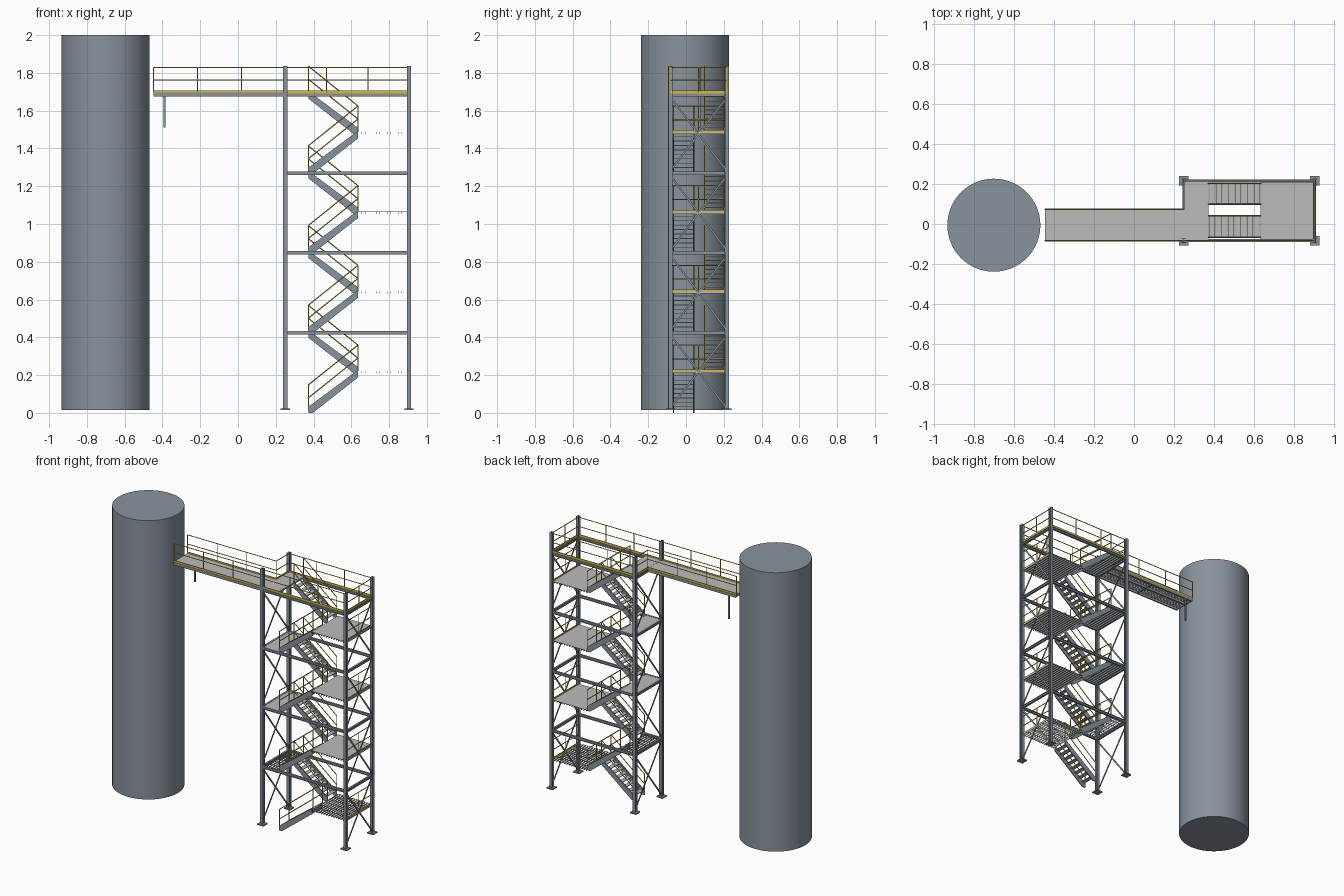
import bpy, bmesh, math
from mathutils import Vector, Matrix

cube = bpy.data.objects.get("Cube")
if cube:
    bpy.data.objects.remove(cube)


def material(name, r, g, b):
    m = bpy.data.materials.new(name)
    m.diffuse_color = (r, g, b, 1)
    m.use_nodes = True
    m.node_tree.nodes["Principled BSDF"].inputs["Base Color"].default_value = (r, g, b, 1)
    return m


STEEL = material("blue grey steel", 0.25, 0.29, 0.335)
GRATE = material("light grey grating", 0.5, 0.5, 0.5)
YELLOW = material("safety yellow", 0.68, 0.48, 0.04)


class Part:
    """Collects simple solids into one mesh object."""

    def __init__(self, name, mat):
        self.name, self.mat, self.bm = name, mat, bmesh.new()

    def box(self, lo, hi):
        lo, hi = Vector(lo), Vector(hi)
        size = Matrix.Diagonal((*(hi - lo), 1))
        bmesh.ops.create_cube(self.bm, size=1, matrix=Matrix.Translation((lo + hi) / 2) @ size)

    def bar(self, a, b, w, h, v=0.0):
        """Rectangular bar; v shifts it along its own height axis."""
        a, b = Vector(a), Vector(b)
        d = (b - a).normalized()
        up = Vector((0, 1, 0)) if abs(d.z) > 0.99 else Vector((0, 0, 1))
        side = up.cross(d).normalized()
        up = d.cross(side)
        rot = Matrix((d, side, up)).transposed().to_4x4()
        m = Matrix.Translation((a + b) / 2 + up * v) @ rot
        bmesh.ops.create_cube(self.bm, size=1, matrix=m @ Matrix.Diagonal(((b - a).length, w, h, 1)))

    def ibeam(self, a, b, w, h):
        t = 0.003
        self.bar(a, b, t, h - 2 * t)
        for s in (-1, 1):
            self.bar(a, b, w, t, s * (h - t) / 2)

    def tube(self, a, b, r=0.003, sides=6):
        a, b = Vector(a), Vector(b)
        rot = (b - a).to_track_quat('Z', 'Y').to_matrix().to_4x4()
        bmesh.ops.create_cone(self.bm, cap_ends=True, segments=sides, radius1=r, radius2=r,
                              depth=(b - a).length, matrix=Matrix.Translation((a + b) / 2) @ rot)

    def prism(self, outline, y, t):
        """Extrude an x-z outline along y."""
        f = self.bm.faces.new([self.bm.verts.new((x, y - t / 2, z)) for x, z in outline])
        new = bmesh.ops.extrude_face_region(self.bm, geom=[f])["geom"]
        bmesh.ops.translate(self.bm, vec=(0, t, 0),
                            verts=[g for g in new if isinstance(g, bmesh.types.BMVert)])

    def finish(self):
        bmesh.ops.recalc_face_normals(self.bm, faces=self.bm.faces)
        mesh = bpy.data.meshes.new(self.name)
        self.bm.to_mesh(mesh)
        self.bm.free()
        mesh.materials.append(self.mat)
        ob = bpy.data.objects.new(self.name, mesh)
        bpy.context.collection.objects.link(ob)
        return ob


XL, XR, YF, YB = 0.25, 0.906, -0.083, 0.216     # tower column centres
SX0, SX1 = 0.372, 0.635                         # stair ends
WX, WY = -0.447, 0.073                          # walkway outer end and back edge
RAIL = 0.138


def level(k):
    return 0.01 + 0.211 * k


TOP = level(8)

# Storage tank
tank = Part("tank", STEEL)
tank.tube((-0.702, -0.006, 0.016), (-0.702, -0.006, 2), 0.233, 64)
ob = tank.finish()
bpy.context.view_layer.objects.active = ob
ob.select_set(True)
bpy.ops.object.shade_smooth_by_angle(angle=math.radians(30))
ob.select_set(False)

# Columns and base plates
cols, plates = Part("columns", STEEL), Part("base_plates", STEEL)
for x in (XL, XR):
    for y in (YF, YB):
        cols.ibeam((x, y, 0.018), (x, y, 1.836), 0.022, 0.022)
        plates.box((x - 0.024, y - 0.024, 0.014), (x + 0.024, y + 0.024, 0.022))
cols.finish()
plates.finish()

# Perimeter beams and end cross bracing
beams, braces = Part("tower_beams", STEEL), Part("cross_braces", STEEL)
for k in (2, 4, 6, 8):
    z = level(k) - (0.015 if k == 8 else 0.007)
    for y in (YF, YB):
        beams.ibeam((XL, y, z), (XR, y, z), 0.014, 0.018)
    for x in (XL, XR):
        beams.ibeam((x, YF, z), (x, YB, z), 0.014, 0.018)
        lo, hi = max(level(k - 2), 0.02) + 0.005, z - 0.012
        braces.bar((x - 0.003, YF, lo), (x - 0.003, YB, hi), 0.004, 0.01)
        braces.bar((x + 0.003, YF, hi), (x + 0.003, YB, lo), 0.004, 0.01)
beams.finish()
braces.finish()

# Landings: bearing bars, with deck plates above the lowest two levels
bars, decks = Part("grating_bars", GRATE), Part("landing_decks", GRATE)
for k in range(1, 9):
    z = level(k)
    x0, x1 = (SX1, XR) if k % 2 else (XL, SX0)
    n = round((x1 - x0) / 0.02)
    for i in range(n + 1):
        x = x0 + (x1 - x0) * i / n
        bars.box((x - 0.0008, YF, z - 0.011), (x + 0.0008, YB, z - 0.001))
    if k > 2:
        decks.box((x0, YF, z - 0.001), (x1, YB, z + 0.0005))
    else:
        for i in range(7):
            y = YF + (YB - YF) * i / 6
            bars.box((x0, y - 0.002, z - 0.003), (x1, y + 0.002, z - 0.001))
bars.finish()
decks.finish()

# Stair flights zigzag between the front and back lanes
stringers, treads = Part("stair_stringers", STEEL), Part("stair_treads", GRATE)
handrails = Part("stair_handrails", YELLOW)
for k in range(8):
    z0, z1 = level(k), level(k + 1)
    lane, x0, x1 = ((-0.066, 0.041), SX0, SX1) if k % 2 == 0 else ((0.098, 0.203), SX1, SX0)
    for y in lane:
        stringers.prism([(x0, z0 + 0.022), (x1, z1 + 0.006), (x1, z1 - 0.034),
                         (x0 + (x1 - x0) * 0.09, z0 - 0.01), (x0, z0 - 0.01)], y, 0.007)
        for h in (RAIL, RAIL / 2):
            handrails.tube((x0, y, z0 + h), (x1, y, z1 + h))
        for t in (0, 1):
            x, z = x0 + (x1 - x0) * t, z0 + (z1 - z0) * t
            handrails.tube((x, y, z), (x, y, z + RAIL))
    for i in range(1, 9):
        x, z = x0 + (x1 - x0) * (i - 0.4) / 8.3, z0 + (z1 - z0) * i / 9
        treads.box((x - 0.015, lane[0], z - 0.003), (x + 0.015, lane[1], z + 0.001))
for p in (stringers, treads, handrails):
    p.finish()

# Walkway to the tank
walk, channels = Part("walkway_deck", GRATE), Part("walkway_channels", STEEL)
walk.box((WX, YF, TOP - 0.002), (XL, WY, TOP))
for i in range(13):
    y = YF + (WY - YF) * i / 12
    walk.box((WX, y - 0.0008, TOP - 0.012), (XL, y + 0.0008, TOP - 0.002))
for y in (YF, (YF + WY) / 2 + 0.013, WY):
    channels.box((WX, y - 0.004, TOP - 0.022), (XL, y + 0.004, TOP - 0.003))
for x in (WX + 0.004, -0.1, XL):
    channels.box((x - 0.004, YF, TOP - 0.018), (x + 0.004, WY, TOP - 0.004))
walk.finish()
channels.finish()

# Hanging rod below the walkway end
rod = Part("support_rod", STEEL)
rod.box((-0.394, WY - 0.006, 1.51), (-0.385, WY + 0.003, TOP - 0.01))
rod.finish()

# Guard rails with toe plates
guards, toes = Part("guard_rails", YELLOW), Part("toe_plates", YELLOW)


def guard(a, b, z, spans):
    a, b = Vector((*a, z)), Vector((*b, z))
    for h in (RAIL / 2 - 0.004, RAIL - 0.008 if z == TOP else RAIL):
        guards.tube(a + Vector((0, 0, h)), b + Vector((0, 0, h)))
    for i in range(spans + 1):
        p = a.lerp(b, i / spans)
        guards.tube(p, p + Vector((0, 0, RAIL - 0.006)))
    toes.bar(a, b, 0.004, 0.016, 0.002)


guard((WX, YF), (XL, YF), TOP, 3)
guard((XL, YF), (XR, YF), TOP, 3)
guard((WX, WY), (XL, WY), TOP, 3)
guard((XL, WY), (XL, YB), TOP, 1)
guard((XL, YB), (XR, YB), TOP, 3)
guard((XR, YF), (XR, YB), TOP, 2)
for k in (1, 3, 5, 7):
    guard((XR - 0.006, YF), (XR - 0.006, YB), level(k), 2)
guards.finish()
toes.finish()
